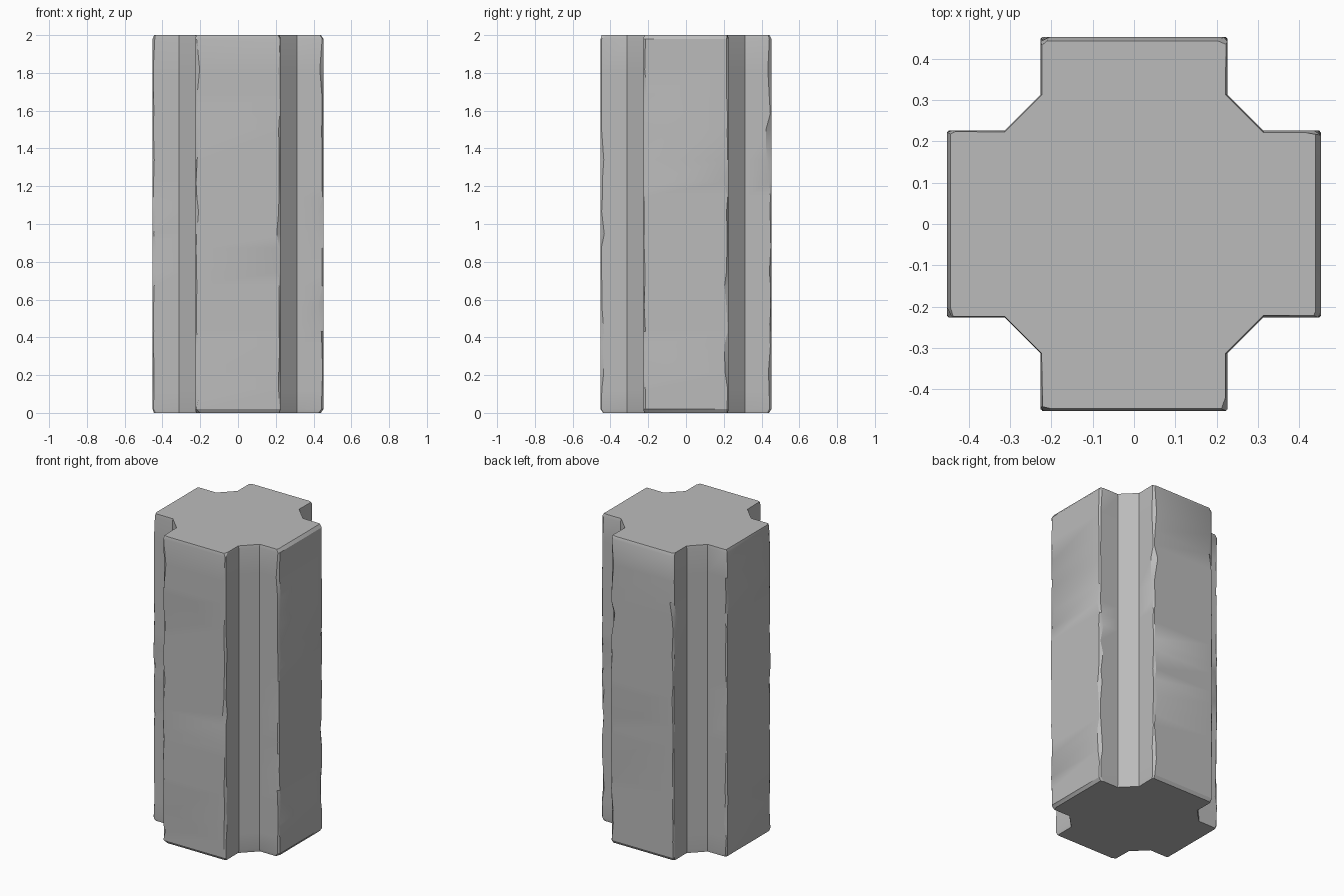
import bpy
import bmesh
import math
import random
from mathutils import Matrix, Vector

random.seed(7)
if "Cube" in bpy.data.objects:
    bpy.data.objects.remove(bpy.data.objects["Cube"])

TIP, HALF, INNER, HEIGHT = 0.452, 0.226, 0.313, 2.0

stone = bpy.data.materials.new("grey stone")
stone.use_nodes = True
grey = (0.5, 0.5, 0.5, 1)
stone.diffuse_color = grey
stone.node_tree.nodes["Principled BSDF"].inputs["Base Color"].default_value = grey


def chip():
    """Depth of wear on an edge: mostly slight, sometimes a deep notch."""
    if random.random() < 0.2:
        return random.uniform(0.016, 0.03)
    return random.uniform(0.003, 0.012)


def section(z, inset=False):
    """One cross-shaped ring with worn arm corners."""
    ring = []
    for quarter in range(4):
        turn = Matrix.Rotation(quarter * math.pi / 2, 3, "Z")
        tip = TIP - (random.uniform(0.002, 0.014) if inset else 0)
        half = HALF - (random.uniform(0.001, 0.007) if inset else 0)
        a, b, c, d = (chip() for _ in range(4))
        points = [(tip - a, -half), (tip, b - half), (tip, half - c),
                  (tip - d, half), (INNER, half), (half, INNER)]
        ring += [turn @ Vector((x, y, z)) for x, y in points]
    return ring


# Column: stacked rings at uneven heights, with a bevelled rim at each end
levels = [0.02]
while levels[-1] < HEIGHT - 0.22:
    levels.append(levels[-1] + random.uniform(0.07, 0.18))
levels.append(HEIGHT - 0.02)

bm = bmesh.new()
rings = [section(0, True)] + [section(z) for z in levels] + [section(HEIGHT, True)]
rings = [[bm.verts.new(p) for p in ring] for ring in rings]
for low, high in zip(rings, rings[1:]):
    for i in range(len(low)):
        j = (i + 1) % len(low)
        bm.faces.new((low[i], low[j], high[j], high[i]))
bm.faces.new(rings[0][::-1])
bm.faces.new(rings[-1])
bmesh.ops.recalc_face_normals(bm, faces=bm.faces)

mesh = bpy.data.meshes.new("stone_column")
bm.to_mesh(mesh)
bm.free()
mesh.materials.append(stone)
column = bpy.data.objects.new("stone_column", mesh)
bpy.context.scene.collection.objects.link(column)
bpy.context.view_layer.objects.active = column
column.select_set(True)
bpy.ops.object.shade_smooth_by_angle(angle=math.radians(25))
